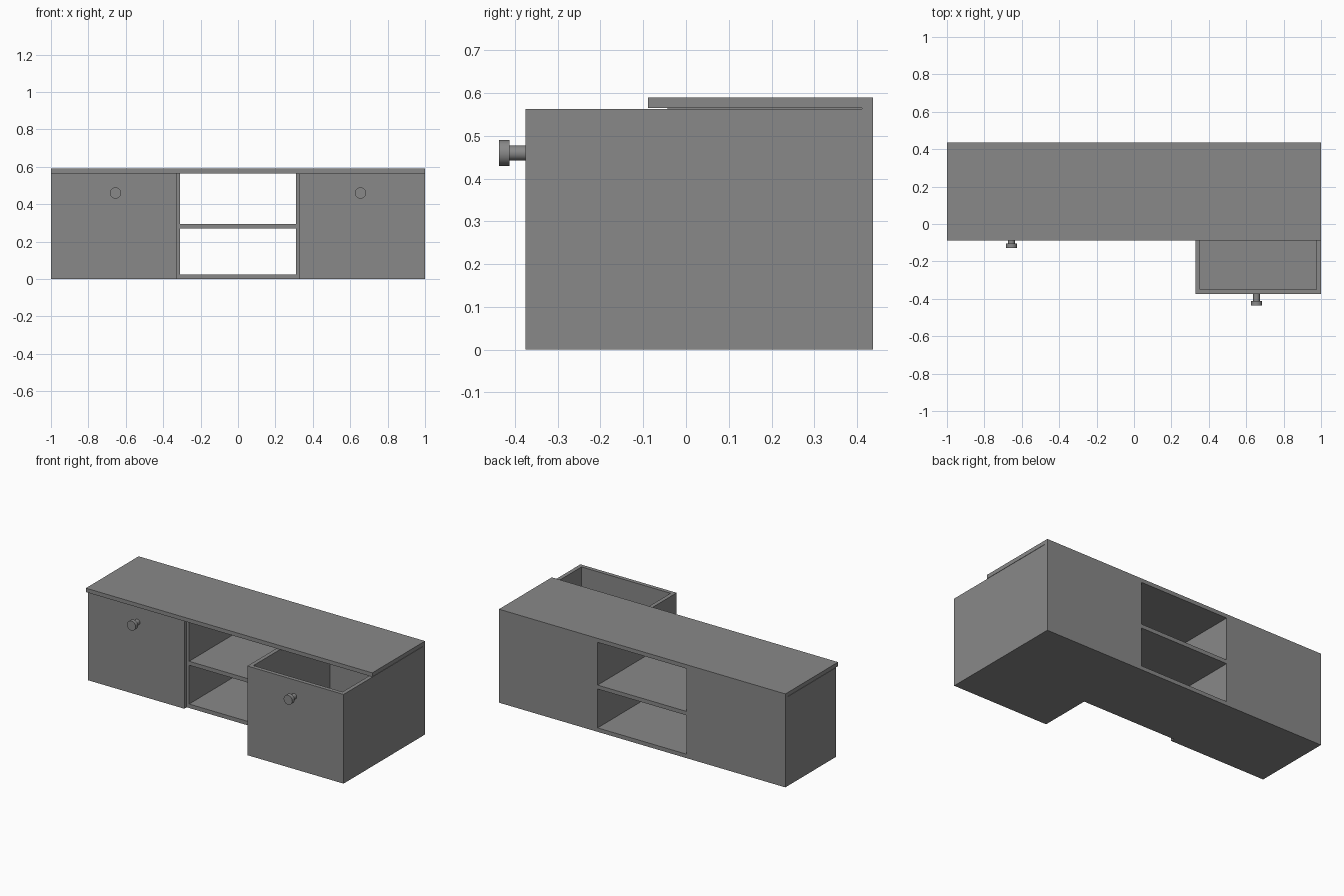
import bpy
import bmesh
from math import radians
from mathutils import Matrix

cube = bpy.data.objects.get("Cube")
if cube:
    bpy.data.objects.remove(cube, do_unlink=True)

grey = bpy.data.materials.new("plain grey")
grey.use_nodes = True
grey.diffuse_color = (0.25, 0.25, 0.25, 1)
grey.node_tree.nodes["Principled BSDF"].inputs["Base Color"].default_value = grey.diffuse_color

BACK = 0.437      # rear plane
TOP = 0.565       # underside of the worktop
HEIGHT = 0.59
T = 0.025         # board thickness
MIDDLE_FRONT = -0.043
INNER = 0.311     # clear half width of the shelf bay
DRAWER = 0.328    # inner side of each drawer


def add_object(name, bm):
    mesh = bpy.data.meshes.new(name)
    bm.to_mesh(mesh)
    bm.free()
    mesh.materials.append(grey)
    obj = bpy.data.objects.new(name, mesh)
    bpy.context.collection.objects.link(obj)
    return obj


def board(name, x, y, z):
    """Box given by its (low, high) range on each axis."""
    bm = bmesh.new()
    size = [abs(r[1] - r[0]) for r in (x, y, z)]
    mid = [(r[0] + r[1]) / 2 for r in (x, y, z)]
    bmesh.ops.create_cube(bm, size=1, matrix=Matrix.Translation(mid) @ Matrix.Diagonal((*size, 1)))
    return add_object(name, bm)


def knob(name, x, front):
    """Thin stem with a wider disc, pointing forward."""
    bm = bmesh.new()
    for radius, start, end in ((0.0175, 0, 0.038), (0.03, 0.038, 0.062)):
        place = Matrix.Translation((x, front - (start + end) / 2, 0.46))
        bmesh.ops.create_cone(bm, cap_ends=True, segments=32, radius1=radius, radius2=radius,
                              depth=end - start, matrix=place @ Matrix.Rotation(radians(90), 4, "X"))
    obj = add_object(name, bm)
    bpy.ops.object.select_all(action="DESELECT")
    obj.select_set(True)
    bpy.context.view_layer.objects.active = obj
    bpy.ops.object.shade_smooth_by_angle(angle=radians(30))


# Worktop and open shelf bay
board("worktop", (-1, 1), (-0.089, BACK), (TOP, HEIGHT))
board("bay_floor", (-INNER, INNER), (MIDDLE_FRONT, BACK), (0, T))
board("bay_shelf", (-INNER, INNER), (MIDDLE_FRONT, BACK), (0.27, 0.295))

# Drawer units: the right one is shut, the left one is pulled out
for side, s, front in (("right", -1, -0.067), ("left", 1, -0.375)):
    board(side + "_divider", (s * INNER, s * DRAWER), (MIDDLE_FRONT, BACK), (0, TOP))
    board(side + "_drawer_front", (s * DRAWER, s), (front, front + T), (0, TOP - 0.002))
    board(side + "_drawer_inner_wall", (s * DRAWER, s * (DRAWER + T)),
          (front + T, BACK - T), (0, TOP - 0.002))
    board(side + "_drawer_outer_wall", (s * (1 - T), s), (front + T, BACK - T), (0, TOP - 0.002))
    board(side + "_drawer_floor", (s * (DRAWER + T), s * (1 - T)), (front + T, BACK - T), (0, T))
    board(side + "_back_panel", (s * DRAWER, s), (BACK - T, BACK), (0, TOP))
    knob(side + "_drawer_knob", s * 0.655, front)
